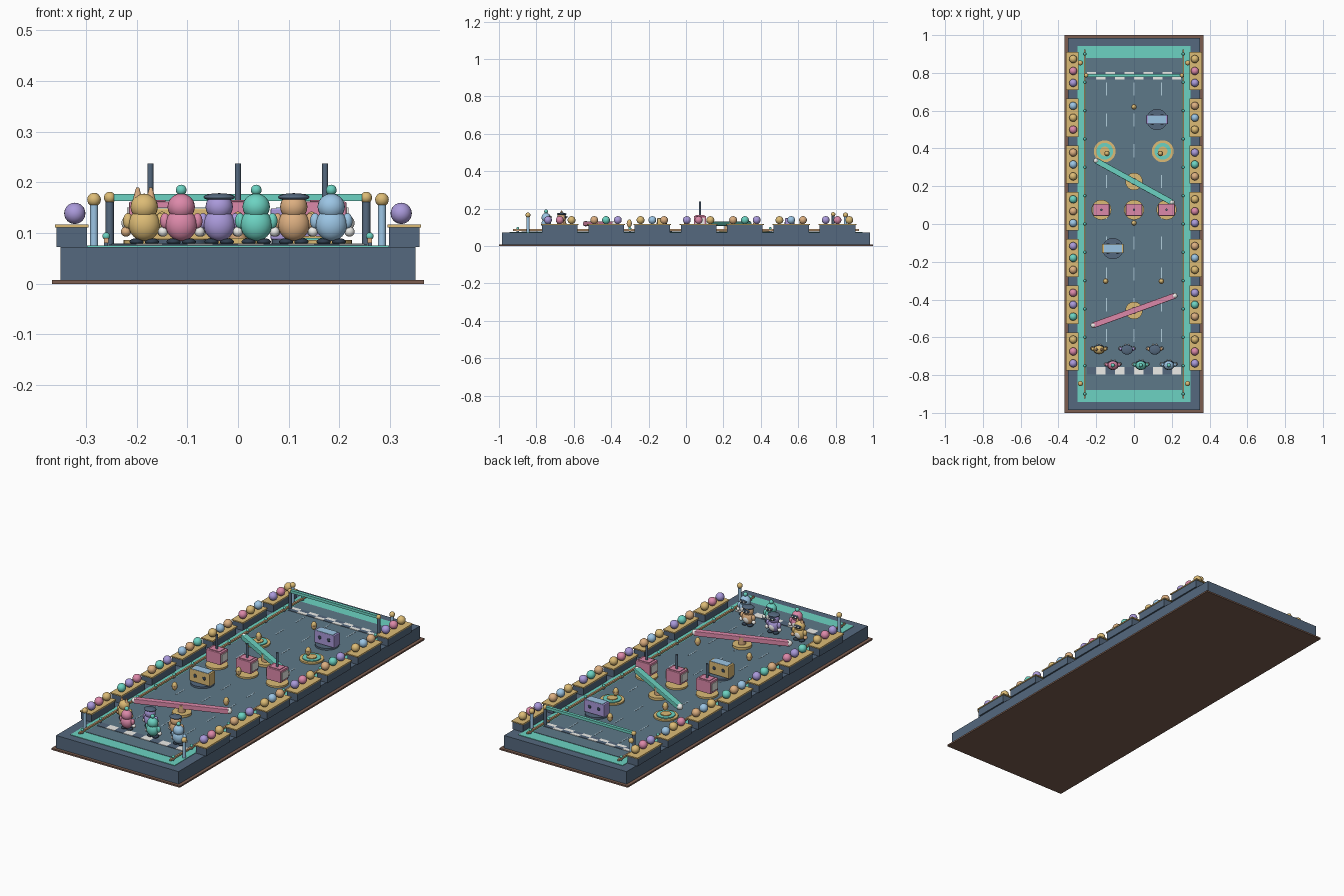
import bpy, math
from mathutils import Vector

if "Cube" in bpy.data.objects:
    bpy.data.objects.remove(bpy.data.objects["Cube"])

COL = dict(navy=(.09, .14, .21), slate=(.11, .19, .25), brown=(.20, .11, .08), teal=(.15, .65, .54),
           gold=(.72, .50, .18), pink=(.72, .25, .40), purple=(.40, .32, .70), orange=(.72, .43, .22),
           blue=(.33, .56, .78), white=(.85, .85, .82), dark=(.03, .05, .08), pale=(.45, .62, .72))
MATS = {}
for n, c in COL.items():
    MATS[n] = bpy.data.materials.new(n)
    MATS[n].diffuse_color = (*c, 1)


def finish(name, col, smooth=False):
    o = bpy.context.object
    o.name = name
    o.data.materials.append(MATS[col])
    if smooth:
        bpy.ops.object.shade_smooth_by_angle(angle=math.radians(40))
    return o


def box(name, col, loc, size, rz=0, bevel=0):
    bpy.ops.mesh.primitive_cube_add(size=1, location=loc, rotation=(0, 0, rz))
    bpy.context.object.scale = size
    bpy.ops.object.transform_apply(location=False, rotation=False, scale=True)
    o = finish(name, col)
    if bevel:
        m = o.modifiers.new("bevel", 'BEVEL')
        m.width, m.segments = bevel, 2
    return o


def slab(name, col, x0, x1, y0, y1, z0, z1):
    return box(name, col, ((x0+x1)/2, (y0+y1)/2, (z0+z1)/2), (x1-x0, y1-y0, z1-z0))


def ball(name, col, loc, r, scale=(1, 1, 1)):
    bpy.ops.mesh.primitive_uv_sphere_add(segments=20, ring_count=12, radius=r, location=loc)
    bpy.context.object.scale = scale
    return finish(name, col, True)


def cyl(name, col, x, y, z0, z1, r, r2=None, verts=28):
    bpy.ops.mesh.primitive_cone_add(vertices=verts, radius1=r, radius2=r if r2 is None else r2,
                                    depth=z1-z0, location=(x, y, (z0+z1)/2))
    return finish(name, col, True)


# base slabs and track surface
slab("bottom_plate", "brown", -.367, .367, -1, 1, 0, .008)
slab("base", "navy", -.35, .35, -.985, .985, .008, .073)
slab("track_border", "teal", -.298, .298, -.943, .943, .073, .0755)
slab("track_floor", "slate", -.255, .255, -.88, .88, .0755, .0775)
T = .0775

# lane dashes
for x in (-.145, 0, .145):
    for i in range(9):
        y = -.59 + i*.163
        slab("lane_dash", "pale", x-.0025, x+.0025, y-.035, y+.035, T, T+.001)

# checkered start and finish lines
for i in range(10):
    x = -.225 + i*.05
    box("start_tile", "white" if i % 2 else "navy", (x, -.776, T+.001), (.05, .04, .003))
    for j in range(2):
        box("finish_tile", "white" if (i+j) % 2 else "navy", (x, .775+j*.02, T+.001), (.05, .02, .003))

# stands, spectators, rails and corner posts on both sides
CYCLE = ["purple", "pink", "gold", "blue", "orange", "teal"]
for s in (-1, 1):
    for i in range(7):
        y = -.675 + i*.2475
        box("stand_block", "navy", (s*.328, y, .0925), (.06, .19, .039))
        box("stand_top", "gold", (s*.328, y, .1145), (.066, .202, .006))
        for j in range(3):
            ball("spectator", CYCLE[(j - i*(1 if s < 0 else 2)) % 6], (s*.322, y+(j-1)*.063, .139), .021)
    box("side_rail", "orange", (s*.26, 0, .0855), (.009, 1.85, .009))
    for i in range(13):
        y = -.9 + i*.15
        box("rail_post", "navy", (s*.26, y, .079), (.008, .012, .01))
        ball("rail_stud", "teal", (s*.26, y, .094), .0075)
    for y in (-.845, .853):
        cyl("corner_post", "blue", s*.284, y, .0755, .157, .008)
        ball("corner_post_ball", "gold", (s*.284, y, .166), .0135)
    cyl("finish_post", "navy", s*.253, .787, T, .165, .008)
    ball("finish_post_ball", "gold", (s*.253, .787, .17), .0115)
box("finish_banner", "teal", (0, .787, .17), (.49, .016, .014))

# bounce pads
for x in (-.155, .152):
    cyl("bounce_pad_base", "gold", x, .385, T, .085, .058)
    cyl("bounce_pad_ring", "teal", x, .385, .085, .090, .044)
    cyl("bounce_pad_centre", "gold", x, .385, .090, .094, .025)

# floating collectibles
for x, y in ((0, .62), (0, .005), (-.15, -.303), (.145, -.303), (-.143, .373), (.14, .373)):
    ball("collectible", "gold", (x, y, .121), .0135, (1, 1, 1.6))
    cyl("collectible_band", "orange", x, y, .118, .124, .0145)

# sweeper arms
for cy, hx, hy, col in ((.225, .2, -.11, "teal"), (-.458, .215, .078, "pink")):
    cyl("sweeper_base", "gold", 0, cy, T, .09, .046)
    cyl("sweeper_hub", "orange", 0, cy, .09, .126, .018)
    box("sweeper_arm", col, (0, cy, .12), (2*math.hypot(hx, hy), .03, .024), math.atan2(hy, hx), .003)
    for s in (-1, 1):
        ball("sweeper_tip", "white", (s*hx, cy+s*hy, .12), .015)

# pounding blocks on poles
for x in (-.173, 0, .172):
    cyl("pounder_base", "gold", x, .075, T, .086, .053)
    box("pounder_block", "pink", (x, .075, .131), (.084, .064, .062), 0, .003)
    box("pounder_top_plate", "pink", (x, .075, .163), (.06, .046, .004))
    for s in (-1, 1):
        box("pounder_side_plate", "white", (x+s*.043, .075, .131), (.006, .05, .04))
    cyl("pounder_pole", "navy", x, .075, .162, .237, .006)

# studded barrier boxes
for x, y, col in ((.122, .553, "purple"), (-.112, -.13, "gold")):
    cyl("barrier_base", "navy", x, y, T, .087, .056)
    box("barrier_box", col, (x, y, .118), (.115, .048, .062), 0, .003)
    box("barrier_top_panel", "blue", (x, y, .1495), (.095, .044, .003))
    for sx in (-1, 1):
        for sy in (-1, 1):
            ball("barrier_stud", "dark", (x+sx*.026, y+sy*.024, .12), .009, (1, .4, 1))


# racers, facing along the track (+y)
def racer(x, y, col, top):
    for s in (-1, 1):
        ball("racer_foot", "dark", (x+s*.015, y+.004, .083), .014, (1, 1.25, .5))
        ball("racer_arm", col, (x+s*.032, y+.003, .124), .011, (.9, .9, 1.4))
        ball("racer_hand", "white" if col != "gold" else "orange", (x+s*.036, y+.006, .103), .010)
        ball("racer_eye", "white", (x+s*.009, y+.0265, .156), .005)
    ball("racer_body", col, (x, y, .117), .031, (1, .8, 1.05))
    ball("racer_belly", "white", (x, y+.013, .113), .019, (1, .7, 1.1))
    ball("racer_head", col, (x, y, .152), .027, (1, .9, .96))
    ball("racer_visor", "dark", (x, y+.016, .155), .018, (1.1, .6, .65))
    if top == "antenna":
        cyl("racer_antenna", "dark", x, y, .174, .182, .003)
        ball("racer_antenna_ball", "teal", (x, y, .185), .0105)
    elif top == "ears":
        for s in (-1, 1):
            cyl("racer_ear", "orange", x+s*.013, y, .168, .19, .009, .003, 16)
    else:
        ball("racer_cap_brim", "navy", (x, y, .171), .031, (1, .85, .25))
        ball("racer_cap", "navy", (x, y, .169), .023, (1, .9, .4))


for x, y, col, top in ((-.185, -.665, "gold", "ears"), (-.037, -.665, "purple", "cap"),
                       (.11, -.665, "orange", "cap"), (-.112, -.748, "pink", "antenna"),
                       (.036, -.748, "teal", "antenna"), (.184, -.748, "blue", "antenna")):
    racer(x, y, col, top)

for m in bpy.data.materials:
    if m.users and not m.is_grease_pencil:
        m.use_nodes = True
        m.node_tree.nodes["Principled BSDF"].inputs["Base Color"].default_value = m.diffuse_color
